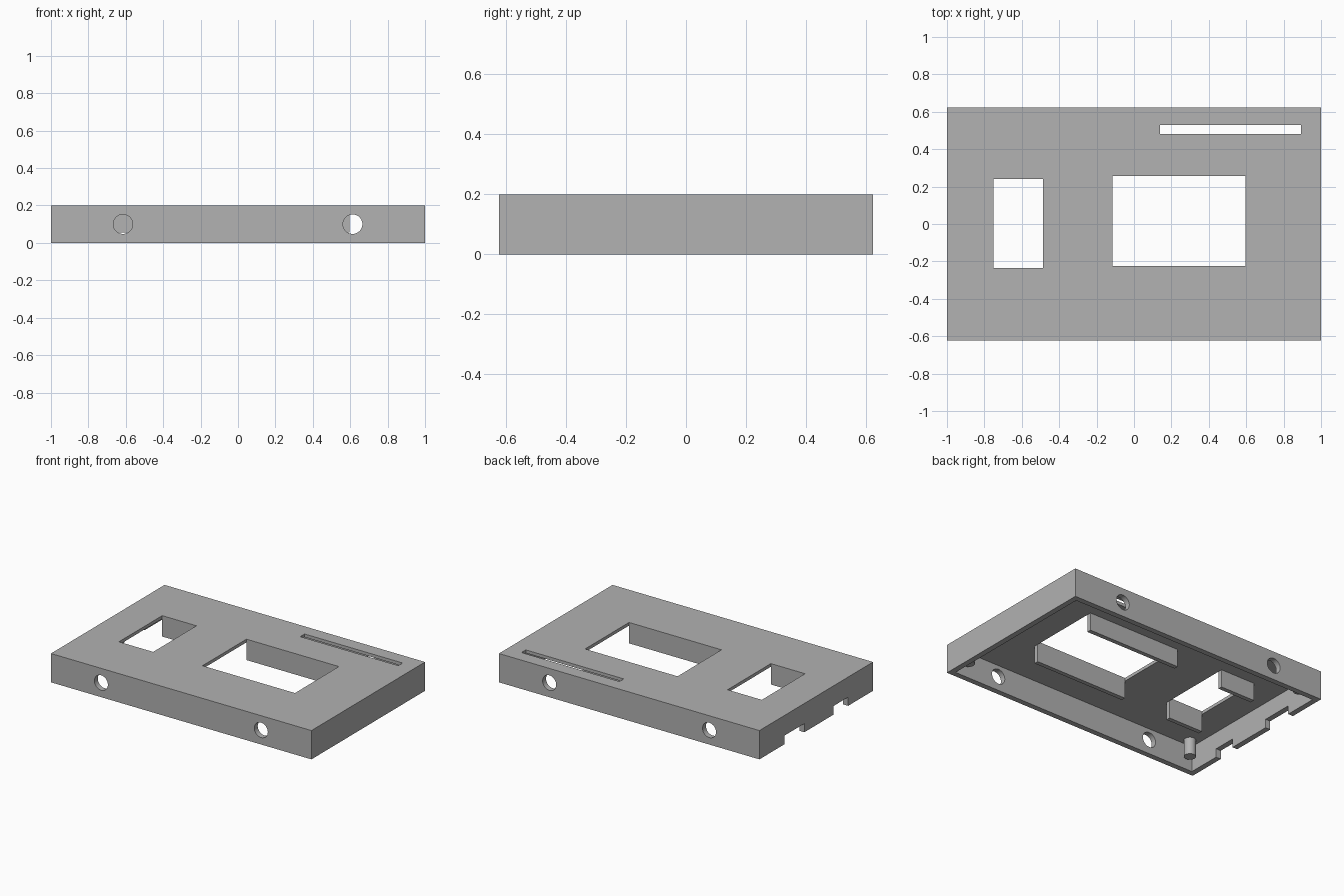
import bpy
from math import radians

cube = bpy.data.objects.get("Cube")
if cube:
    bpy.data.objects.remove(cube, do_unlink=True)

# Main sizes
HALF_X, HALF_Y, HEIGHT = 1.0, 0.623, 0.2
WALL, PLATE, LIP_END = 0.038, 0.022, 0.055
CEILING = HEIGHT - PLATE

grey = bpy.data.materials.new("plain_grey")
grey.use_nodes = True
colour = (0.445, 0.445, 0.445, 1)
grey.diffuse_color = colour
grey.node_tree.nodes["Principled BSDF"].inputs["Base Color"].default_value = colour


def box(name, x, y, z):
    """Box from (low, high) ranges on each axis."""
    mid = [sum(r) / 2 for r in (x, y, z)]
    bpy.ops.mesh.primitive_cube_add(size=1, location=mid)
    ob = bpy.context.object
    ob.name = name
    ob.scale = [r[1] - r[0] for r in (x, y, z)]
    bpy.ops.object.transform_apply(location=False, rotation=False, scale=True)
    ob.data.materials.append(grey)
    return ob


def cylinder(name, radius, depth, location, tilt=0):
    bpy.ops.mesh.primitive_cylinder_add(vertices=40, radius=radius, depth=depth,
                                        location=location, rotation=(tilt, 0, 0))
    ob = bpy.context.object
    ob.name = name
    ob.data.materials.append(grey)
    return ob


def cut(target, cutter, keep=False):
    """Subtract the cutter from the target and discard it."""
    bpy.context.view_layer.objects.active = target
    mod = target.modifiers.new("cut", 'BOOLEAN')
    mod.operation, mod.solver, mod.object = 'DIFFERENCE', 'EXACT', cutter
    bpy.ops.object.modifier_apply(modifier=mod.name)
    if not keep:
        bpy.data.objects.remove(cutter, do_unlink=True)


def smooth(ob):
    bpy.ops.object.select_all(action='DESELECT')
    ob.select_set(True)
    bpy.context.view_layer.objects.active = ob
    bpy.ops.object.shade_smooth_by_angle(angle=radians(30))


# Cover shell, open underneath
shell = box("cover_shell", (-HALF_X, HALF_X), (-HALF_Y, HALF_Y), (0, HEIGHT))
cut(shell, box("cavity", (WALL - HALF_X, HALF_X - WALL),
               (WALL - HALF_Y, HALF_Y - WALL), (-0.1, CEILING)))

# Windows through the top, each with a hanging lip in front and behind
windows = {"small_window": ((-0.75, -0.487), (-0.235, 0.24)),
           "large_window": ((-0.115, 0.595), (-0.225, 0.257))}
LIP = 0.03
for name, (x, y) in windows.items():
    cut(shell, box("opening", x, y, (0.1, 0.3)))
    box(name + "_front_lip", x, (y[0] - LIP, y[0]), (LIP_END, CEILING))
    box(name + "_back_lip", x, (y[1], y[1] + LIP), (LIP_END, CEILING))

# Round holes through the front and back walls
for x in (-0.615, 0.613):
    for y in (-HALF_Y, HALF_Y):
        cut(shell, cylinder("hole", 0.052, 0.2, (x, y, 0.1), radians(90)))

# Notches in the lower edge of the right-hand end wall
for y in ((-0.35, -0.19), (0.13, 0.35)):
    cut(shell, box("notch", (-1.1, -0.9), y, (-0.1, 0.06)))

# Corner pegs, then the long slot that passes through top and peg
slot = box("slot", (0.14, 0.893), (0.482, 0.53), (-0.1, 0.3))
cut(shell, slot, keep=True)
for side, x in (("right", -0.9), ("left", 0.9)):
    for end, y in (("front", -0.53), ("back", 0.53)):
        peg = cylinder(f"{end}_{side}_peg", 0.038, CEILING - 0.06,
                       (x, y, (CEILING + 0.06) / 2))
        if x > 0 and y > 0:
            cut(peg, slot, keep=True)
        smooth(peg)
bpy.data.objects.remove(slot, do_unlink=True)
smooth(shell)
